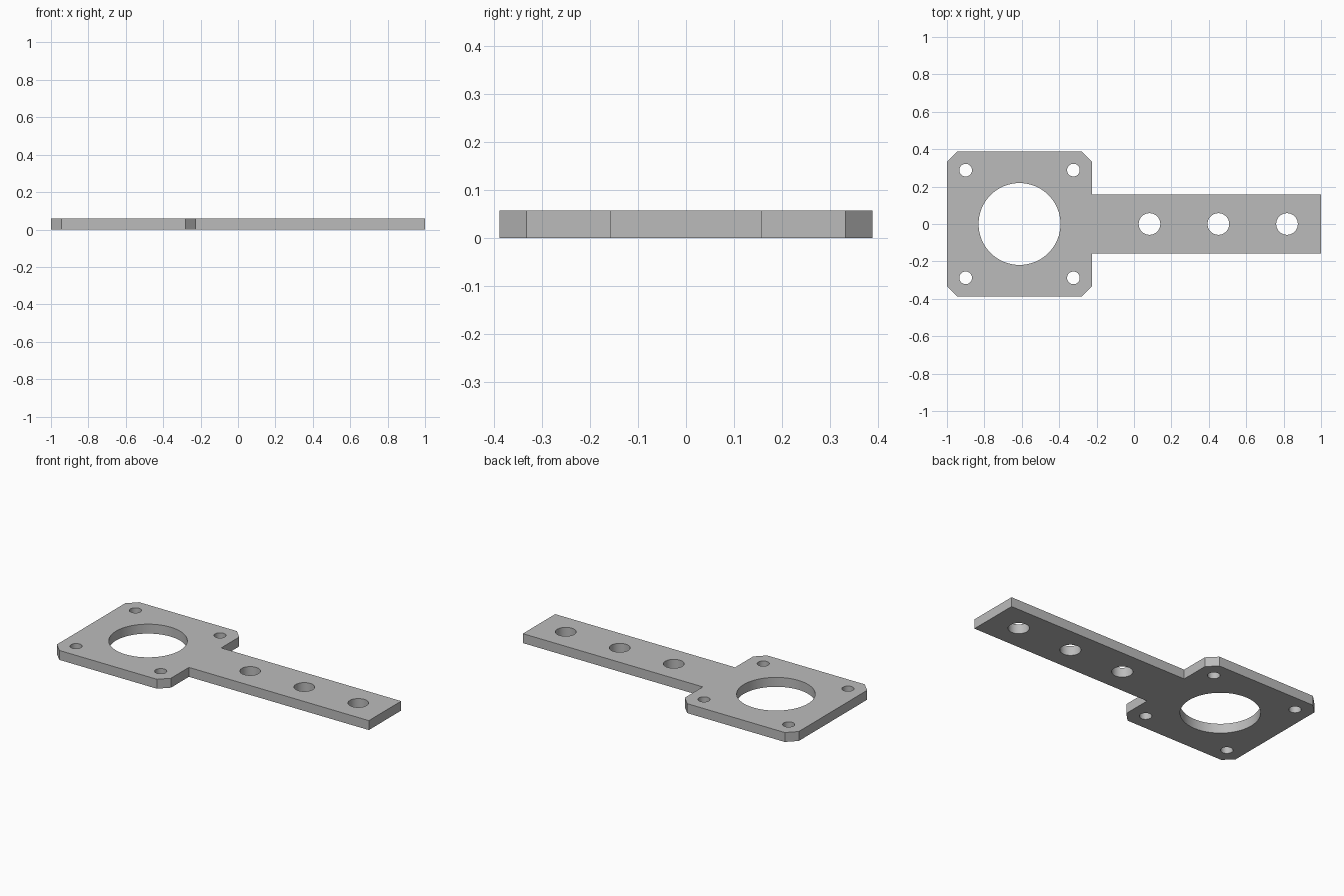
import bpy
import bmesh
from mathutils import Matrix

THICK = 0.058
PLATE_X, PLATE_HALF, CHAMFER = -0.612, 0.388, 0.056
ARM_HALF = 0.157
BOLT = 0.288

cube = bpy.data.objects.get("Cube")
if cube:
    bpy.data.objects.remove(cube)

steel = bpy.data.materials.new("grey_metal")
steel.use_nodes = True
colour = (0.5, 0.5, 0.5, 1)
steel.diffuse_color = colour
steel.node_tree.nodes["Principled BSDF"].inputs["Base Color"].default_value = colour


def add_object(name, bm):
    mesh = bpy.data.meshes.new(name)
    bmesh.ops.recalc_face_normals(bm, faces=bm.faces)
    bm.to_mesh(mesh)
    bm.free()
    mesh.materials.append(steel)
    obj = bpy.data.objects.new(name, mesh)
    bpy.context.collection.objects.link(obj)
    return obj


# Outline: half of the chamfered square plate with its arm, then mirrored
left, right = PLATE_X - PLATE_HALF, PLATE_X + PLATE_HALF
half = [(1, ARM_HALF), (right, ARM_HALF), (right, PLATE_HALF - CHAMFER),
        (right - CHAMFER, PLATE_HALF), (left + CHAMFER, PLATE_HALF),
        (left, PLATE_HALF - CHAMFER)]
outline = half + [(x, -y) for x, y in reversed(half)]

bm = bmesh.new()
base = bm.faces.new([bm.verts.new((x, y, 0)) for x, y in outline])
top = bmesh.ops.extrude_face_region(bm, geom=[base])["geom"]
bmesh.ops.translate(bm, vec=(0, 0, THICK),
                    verts=[v for v in top if isinstance(v, bmesh.types.BMVert)])
bracket = add_object("mounting_bracket", bm)

# Holes: large bore, four corner bolt holes, three arm holes
holes = [(PLATE_X, 0, 0.219, 64)]
holes += [(PLATE_X + sx * BOLT, sy * BOLT, 0.034, 32)
          for sx in (-1, 1) for sy in (-1, 1)]
holes += [(x, 0, 0.058, 32) for x in (0.083, 0.451, 0.818)]

bm = bmesh.new()
for x, y, radius, sides in holes:
    bmesh.ops.create_cone(bm, cap_ends=True, segments=sides, radius1=radius,
                          radius2=radius, depth=THICK * 4,
                          matrix=Matrix.Translation((x, y, THICK / 2)))
cutter = add_object("hole_cutter", bm)
cutter.hide_render = True

# Cut the holes and discard the cutter
cut = bracket.modifiers.new("holes", "BOOLEAN")
cut.operation = "DIFFERENCE"
cut.solver = "EXACT"
cut.object = cutter
bpy.ops.object.select_all(action="DESELECT")
bracket.select_set(True)
bpy.context.view_layer.objects.active = bracket
bpy.ops.object.modifier_apply(modifier=cut.name)
bpy.data.objects.remove(cutter)
bpy.ops.object.shade_smooth_by_angle()
